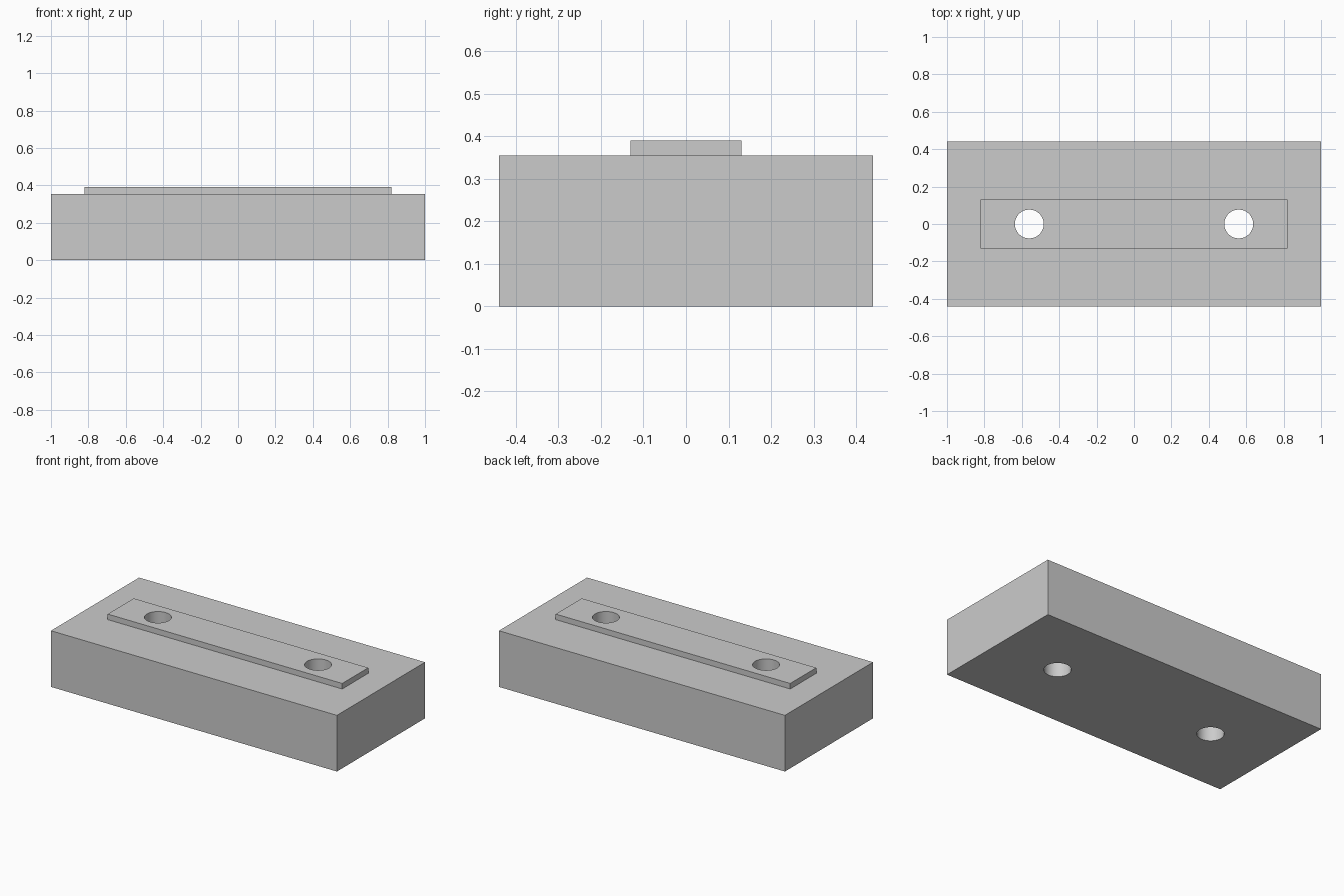
import bpy
import bmesh
from mathutils import Matrix

default = bpy.data.objects.get("Cube")
if default:
    bpy.data.objects.remove(default, do_unlink=True)

# Overall sizes
BLOCK_TOP, STRIP_TOP = 0.355, 0.39
HOLE_X, HOLE_RADIUS = 0.56, 0.077

grey = bpy.data.materials.new("plain grey")
grey.use_nodes = True
grey.diffuse_color = (0.6, 0.6, 0.6, 1)
grey.node_tree.nodes["Principled BSDF"].inputs["Base Color"].default_value = (0.6, 0.6, 0.6, 1)


def finish(bm, name):
    mesh = bpy.data.meshes.new(name)
    bm.to_mesh(mesh)
    bm.free()
    mesh.materials.append(grey)
    obj = bpy.data.objects.new(name, mesh)
    bpy.context.scene.collection.objects.link(obj)
    return obj


# Block with a raised strip: inset the top face to the strip outline, then extrude it
bm = bmesh.new()
bmesh.ops.create_cube(bm, size=1, matrix=Matrix.Translation((0, 0, BLOCK_TOP / 2))
                      @ Matrix.Diagonal((2, 0.88, BLOCK_TOP, 1)))
top = max(bm.faces, key=lambda f: f.calc_center_median().z)
bmesh.ops.inset_region(bm, faces=[top], thickness=0.1)
for v in top.verts:
    v.co.x = 0.82 if v.co.x > 0 else -0.82
    v.co.y = 0.13 if v.co.y > 0 else -0.13
strip = bmesh.ops.extrude_discrete_faces(bm, faces=[top])["faces"][0]
for v in strip.verts:
    v.co.z = STRIP_TOP
bmesh.ops.recalc_face_normals(bm, faces=bm.faces)
block = finish(bm, "block_with_raised_strip")

# Two round through holes
bm = bmesh.new()
for side in (-1, 1):
    bmesh.ops.create_cone(bm, cap_ends=True, segments=64, radius1=HOLE_RADIUS,
                          radius2=HOLE_RADIUS, depth=1,
                          matrix=Matrix.Translation((side * HOLE_X, 0, 0.2)))
cutter = finish(bm, "hole_cutter")

cut = block.modifiers.new("through holes", 'BOOLEAN')
cut.operation = 'DIFFERENCE'
cut.solver = 'EXACT'
cut.object = cutter
bpy.context.view_layer.objects.active = block
block.select_set(True)
bpy.ops.object.modifier_apply(modifier=cut.name)
bpy.data.objects.remove(cutter, do_unlink=True)
bpy.ops.object.shade_smooth_by_angle()
